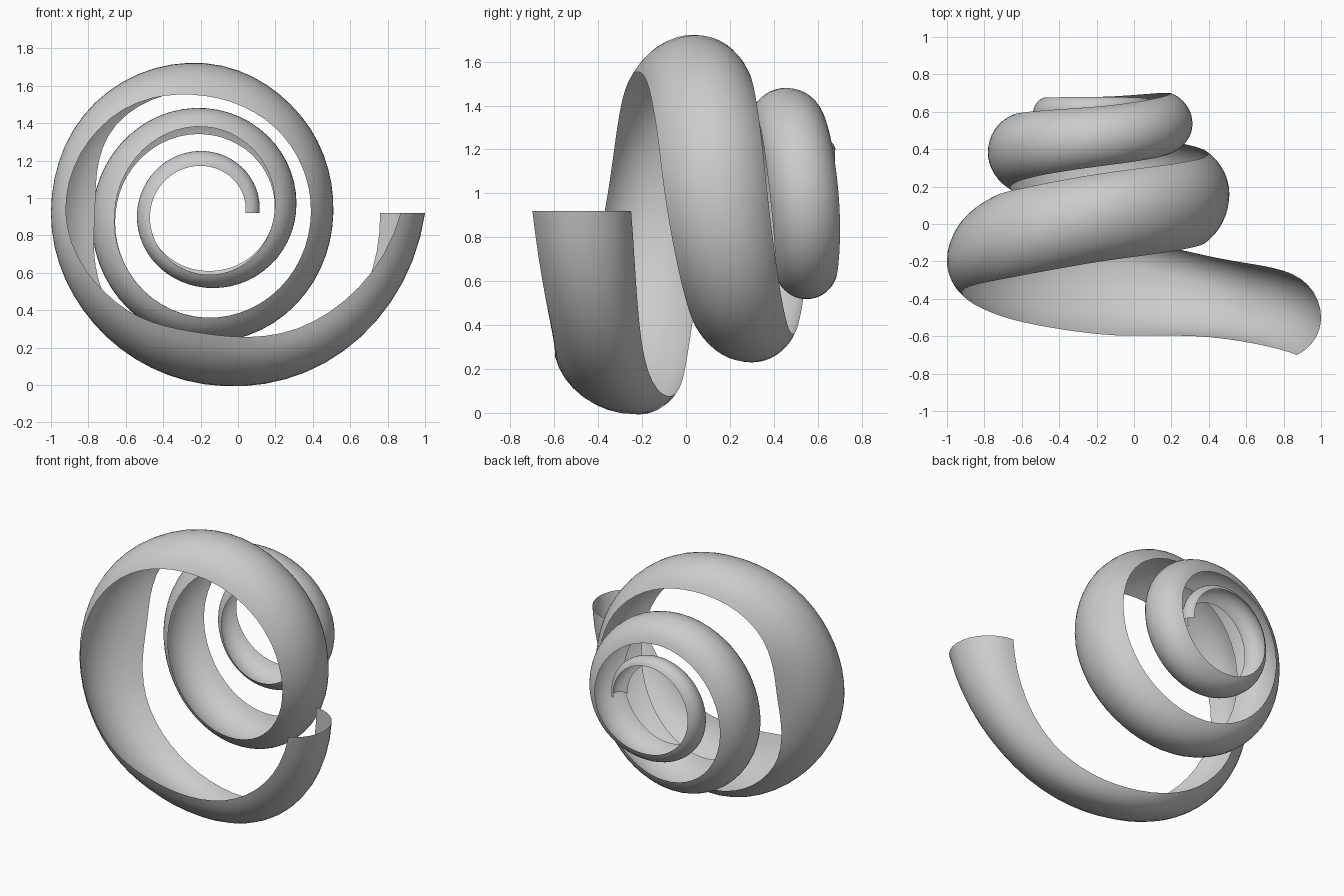
import bpy, bmesh, math

if "Cube" in bpy.data.objects:
    bpy.data.objects.remove(bpy.data.objects["Cube"])

CX, CZ = -0.175, 0.92          # spiral axis, parallel to y
# Guide stations: (quarter turns, radius and y of front rim, outer crest, back rim)
GUIDES = [
    (0, 1.045, -.70, 1.175, -.50, .935, -.25),
    (.5, .82, -.605, 1.045, -.36, .94, -.19),
    (1, .645, -.59, .917, -.20, .83, -.045),
    (1.5, .675, -.51, .84, -.21, .715, .03),
    (2, .745, -.37, .825, -.20, .59, .11),
    (2.5, .715, -.29, .833, -.09, .67, .18),
    (3, .625, -.20, .80, .05, .65, .27),
    (3.5, .585, -.14, .728, .11, .62, .33),
    (4, .565, -.085, .685, .16, .57, .38),
    (5, .56, .08, .69, .30, .56, .49),
    (6, .485, .20, .605, .39, .48, .58),
    (7, .46, .31, .56, .46, .42, .63),
    (8, .37, .39, .485, .54, .37, .70),
    (9, .33, .43, .40, .55, .31, .68),
    (10, .295, .50, .365, .59, .31, .675),
    (11, .25, .54, .33, .62, .285, .68),
    (12, .215, .57, .29, .62, .25, .67),
]
PER_QUARTER, HALF = 14, 8


def station(t):
    """Smooth (cubic Hermite) guide values at t quarter turns."""
    last = len(GUIDES) - 1
    i = max(k for k in range(last) if GUIDES[k][0] <= t)

    def slope(k, c):
        a, b = GUIDES[max(0, k - 1)], GUIDES[min(last, k + 1)]
        return (b[c] - a[c]) / (b[0] - a[0])

    p, q = GUIDES[i], GUIDES[i + 1]
    h = q[0] - p[0]
    f = (t - p[0]) / h
    return [p[c] * (2*f**3 - 3*f*f + 1) + q[c] * (3*f*f - 2*f**3)
            + h * (slope(i, c) * (f**3 - 2*f*f + f) + slope(i + 1, c) * (f**3 - f*f))
            for c in range(1, 7)]


def rim_arc(rp, yp, re, ye, f):
    """Circular arc leaving the crest parallel to the axis, ending at a rim."""
    dr, dy = rp - re, abs(ye - yp)
    ang = 2 * math.atan2(dr, dy)
    rad = (dr * dr + dy * dy) / (2 * dr)
    return (rp - rad * (1 - math.cos(ang * f)),
            yp + math.copysign(rad * math.sin(ang * f), ye - yp))


# Spiral ribbon with a curved cross-section that shrinks along three turns
bm = bmesh.new()
rows = []
for n in range(12 * PER_QUARTER + 1):
    t = n / PER_QUARTER
    rf, yf, rp, yp, rb, yb = station(t)
    section = [rim_arc(rp, yp, rf, yf, k / HALF) for k in range(HALF, 0, -1)]
    section += [rim_arc(rp, yp, rb, yb, k / HALF) for k in range(HALF + 1)]
    a = t * math.pi / 2
    rows.append([bm.verts.new((CX + r * math.cos(a), y, CZ - r * math.sin(a)))
                 for r, y in section])
for p, q in zip(rows, rows[1:]):
    for k in range(2 * HALF):
        bm.faces.new((p[k], p[k + 1], q[k + 1], q[k])).smooth = True

# Point the normals away from the spiral axis
bm.normal_update()
if sum((f.calc_center_median().x - CX) * f.normal.x for f in bm.faces) < 0:
    bmesh.ops.reverse_faces(bm, faces=bm.faces)
mesh = bpy.data.meshes.new("spiral_ribbon")
bm.to_mesh(mesh)
bm.free()
bpy.context.collection.objects.link(bpy.data.objects.new("spiral_ribbon", mesh))
